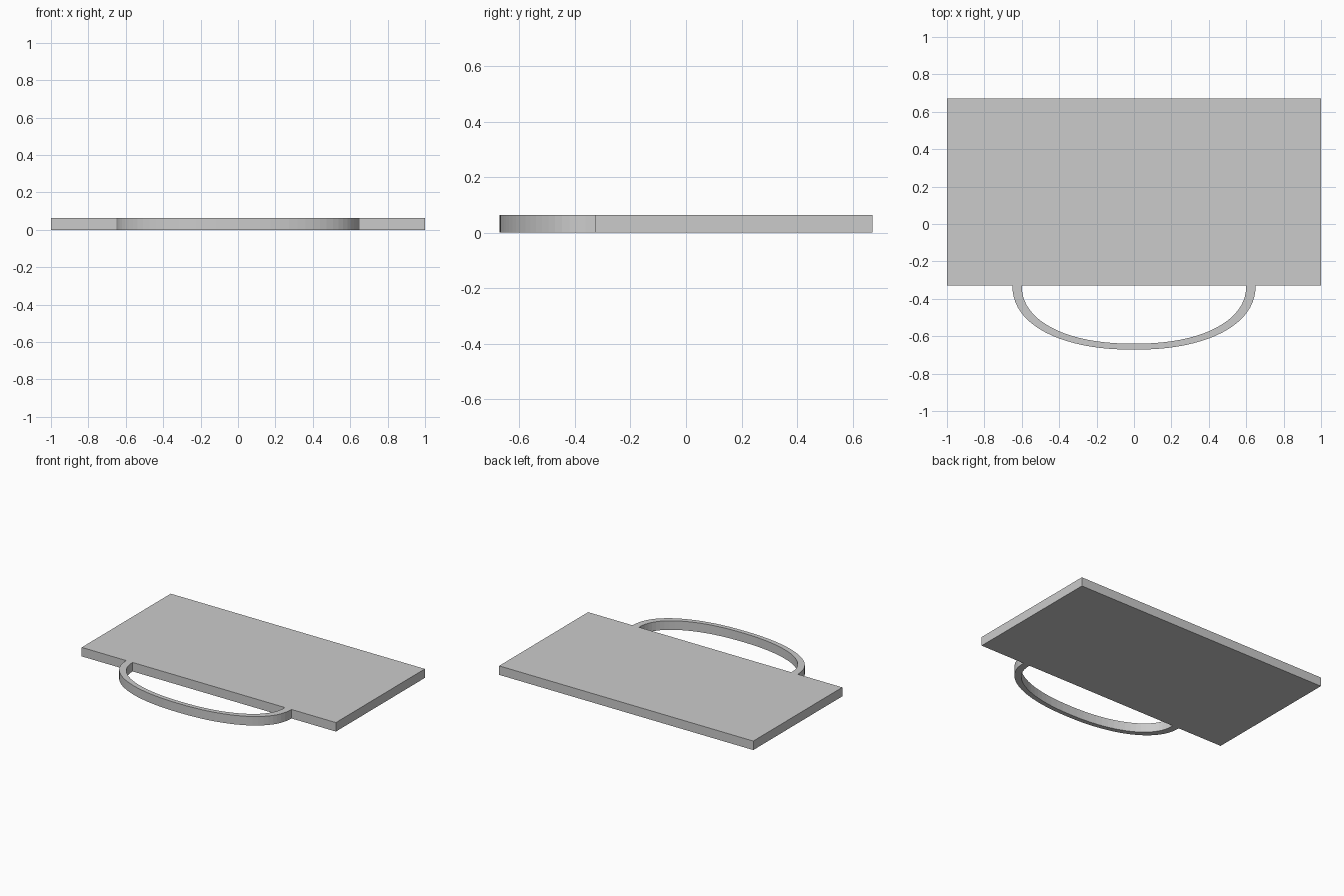
import bpy, bmesh, math

if "Cube" in bpy.data.objects:
    bpy.data.objects.remove(bpy.data.objects["Cube"])

T = 0.064          # overall thickness
EDGE = -0.328      # front edge of the plate
BACK = 0.672


def extrude_outline(name, pts):
    """Closed flat outline raised from z = 0 to z = T."""
    bm = bmesh.new()
    face = bm.faces.new([bm.verts.new((x, y, 0)) for x, y in pts])
    ext = bmesh.ops.extrude_face_region(bm, geom=[face])
    top = [v for v in ext["geom"] if isinstance(v, bmesh.types.BMVert)]
    bmesh.ops.translate(bm, verts=top, vec=(0, 0, T))
    bmesh.ops.recalc_face_normals(bm, faces=bm.faces)
    mesh = bpy.data.meshes.new(name)
    bm.to_mesh(mesh)
    bm.free()
    ob = bpy.data.objects.new(name, mesh)
    bpy.context.collection.objects.link(ob)
    return ob


def half_oval(a, b, n=40, power=2.2):
    """Slightly squared half oval hanging below the plate edge."""
    pts = []
    for i in range(n + 1):
        t = math.pi * i / n
        c, s = math.cos(t), max(math.sin(t), 0.0)
        x = math.copysign(abs(c) ** (2 / power), c) * a
        pts.append((x, EDGE - b * s ** (2 / power)))
    return pts


# Flat rectangular plate
extrude_outline("plate", [(-1, EDGE), (1, EDGE), (1, BACK), (-1, BACK)])

# Bowed handle, thicker at its roots than at the middle
outer = half_oval(0.65, 0.344)
inner = half_oval(0.60, 0.312)
extrude_outline("handle", outer + inner[::-1])
